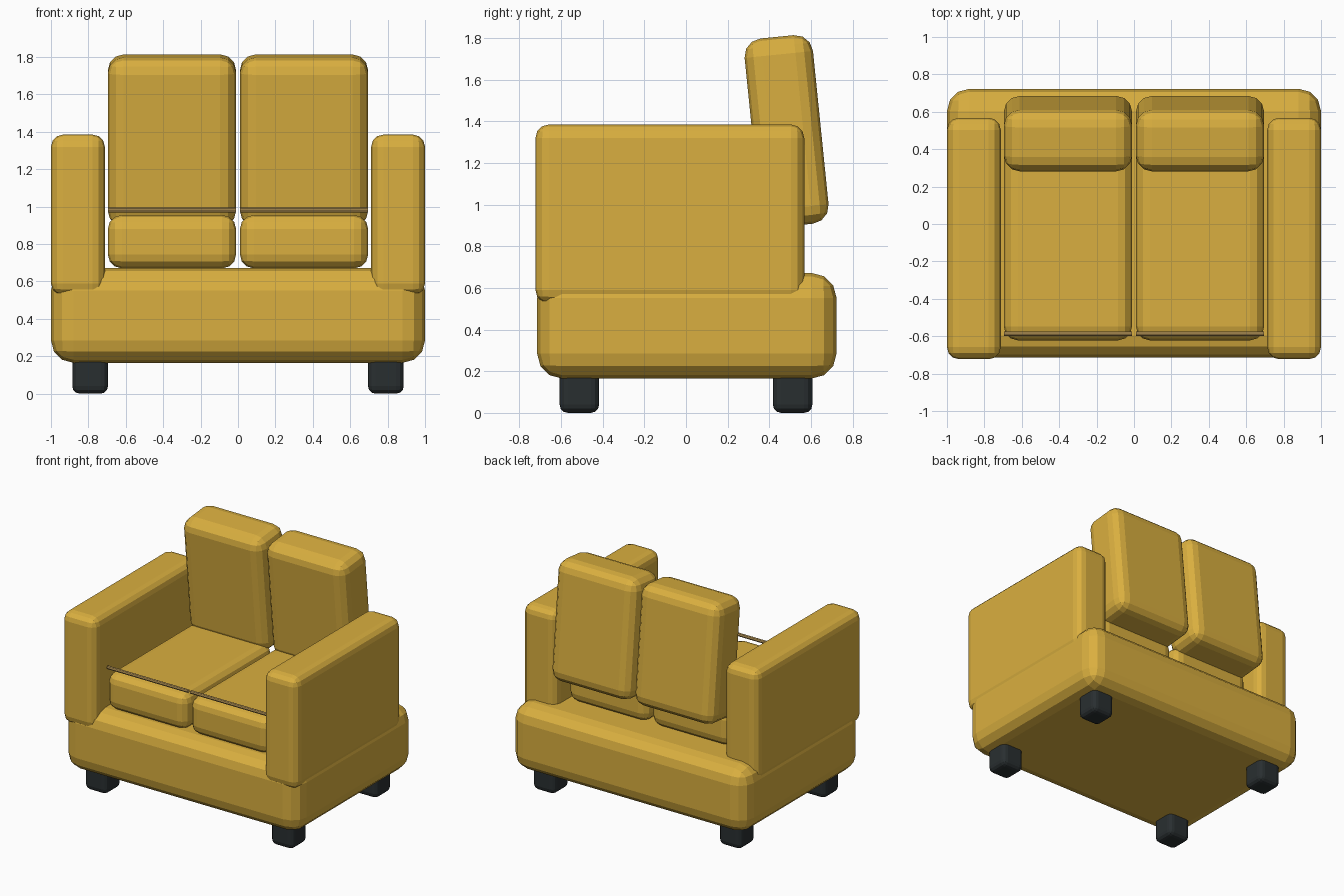
import bpy
import math

if "Cube" in bpy.data.objects:
    bpy.data.objects.remove(bpy.data.objects["Cube"])


def material(name, color):
    m = bpy.data.materials.new(name)
    m.diffuse_color = (*color, 1)
    m.use_nodes = True
    m.node_tree.nodes["Principled BSDF"].inputs["Base Color"].default_value = m.diffuse_color
    return m


FABRIC = material("mustard_fabric", (0.70, 0.43, 0.05))
PIPING = material("tan_piping", (0.50, 0.32, 0.10))
DARK = material("dark_leg", (0.022, 0.028, 0.030))


def soft_box(name, lo, hi, bevel, mat, segments=3, tilt=0):
    """Bevelled box between two corners, optionally tilted about x."""
    centre = [(a + b) / 2 for a, b in zip(lo, hi)]
    bpy.ops.mesh.primitive_cube_add(size=1, location=centre)
    ob = bpy.context.object
    ob.name = name
    ob.scale = [b - a for a, b in zip(lo, hi)]
    bpy.ops.object.transform_apply(location=False, rotation=False, scale=True)
    ob.rotation_euler.x = tilt
    mod = ob.modifiers.new("soft_edges", 'BEVEL')
    mod.width = bevel
    mod.segments = segments
    mod.limit_method = 'ANGLE'
    ob.data.materials.append(mat)
    return ob


def mirrored_x(side, x0, x1):
    return sorted((side * x0, side * x1))


# Thick base
soft_box("base", (-1, -0.715, 0.165), (1, 0.723, 0.672), 0.12, FABRIC)

for side, label in ((-1, "left"), (1, "right")):
    # Armrest
    a, b = mirrored_x(side, 0.712, 1.0)
    soft_box(f"{label}_armrest", (a, -0.723, 0.525), (b, 0.568, 1.385), 0.065, FABRIC)

    # Seat cushion and forward-leaning back cushion
    a, b = mirrored_x(side, 0.01, 0.696)
    soft_box(f"{label}_seat_cushion", (a, -0.622, 0.67), (b, 0.46, 0.955), 0.075, FABRIC)
    soft_box(f"{label}_back_cushion", (a, 0.318, 0.898), (b, 0.648, 1.808), 0.085,
             FABRIC, tilt=math.radians(5.8))

    # Thin piping rod along the front of the seat
    bpy.ops.mesh.primitive_cylinder_add(
        vertices=8, radius=0.013, depth=0.686,
        location=((a + b) / 2, -0.587, 0.981), rotation=(0, math.pi / 2, 0))
    rod = bpy.context.object
    rod.name = f"{label}_seat_piping"
    rod.data.materials.append(PIPING)

    # Stubby feet
    a, b = mirrored_x(side, 0.695, 0.886)
    for y, end in ((-0.512, "front"), (0.512, "back")):
        soft_box(f"{label}_{end}_leg", (a, y - 0.095, 0), (b, y + 0.095, 0.22), 0.04, DARK)
